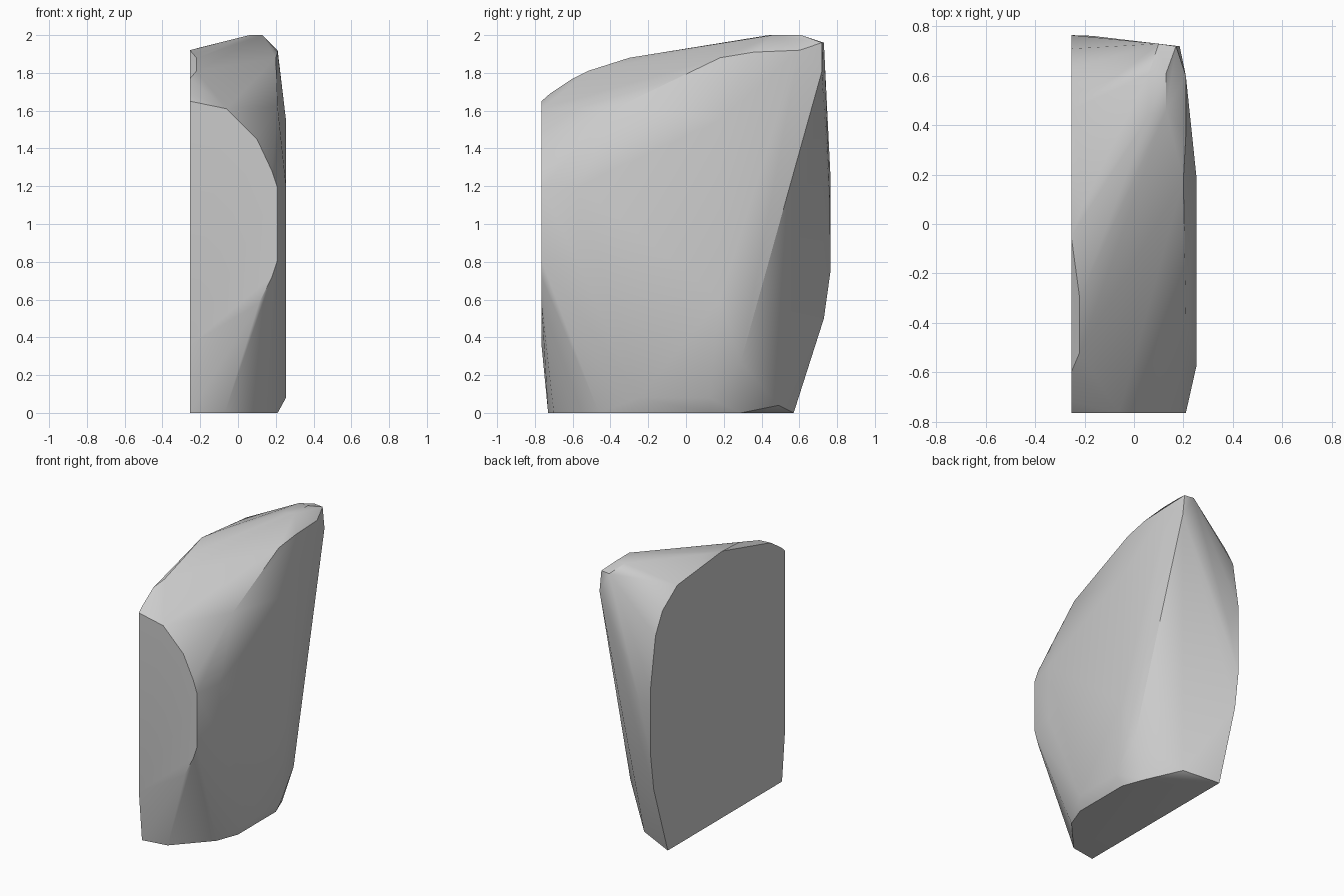
import bpy
import bmesh
import math

# Remove the default cube only
default_cube = bpy.data.objects.get("Cube")
if default_cube is not None:
    bpy.data.objects.remove(default_cube, do_unlink=True)


def make_material(name, color):
    material = bpy.data.materials.new(name)
    material.use_nodes = True
    material.diffuse_color = color
    shader = next(node for node in material.node_tree.nodes if node.type == "BSDF_PRINCIPLED")
    shader.inputs["Base Color"].default_value = color
    return material


def on_plane(axis, offset, outline):
    """Lift a flat outline into space on the plane where the axis equals offset."""
    points = []
    for pair in outline:
        point = list(pair)
        point.insert(axis, offset)
        points.append(tuple(point))
    return points


def hull_object(name, points, material):
    """Wrap the guide outlines in one convex faceted body."""
    mesh = bpy.data.meshes.new(name)
    bm = bmesh.new()
    for point in points:
        bm.verts.new(point)
    result = bmesh.ops.convex_hull(bm, input=bm.verts[:])
    unused = {item for key in ("geom_interior", "geom_unused") for item in result[key]
              if isinstance(item, bmesh.types.BMVert)}
    bmesh.ops.delete(bm, geom=list(unused), context="VERTS")
    # Merge the triangles of each flat cut into one face
    bmesh.ops.dissolve_limit(bm, angle_limit=math.radians(1), verts=bm.verts[:], edges=bm.edges[:])
    bmesh.ops.recalc_face_normals(bm, faces=bm.faces[:])
    bm.to_mesh(mesh)
    bm.free()
    mesh.materials.append(material)
    body = bpy.data.objects.new(name, mesh)
    bpy.context.collection.objects.link(body)
    return body


X, Y, Z = range(3)
HALF_WIDTH = .254
HALF_DEPTH = .765

# Flat inner cut, as y and z
inner_cut = on_plane(X, -HALF_WIDTH, [
    (-.73, 0), (-HALF_DEPTH, .36), (-HALF_DEPTH, 1.65), (-.72, 1.69), (-.6, 1.77),
    (-.05, 1.92), (.46, 1.87), (.63, 1.75), (.71, 1.6),
    (HALF_DEPTH, 1.25), (HALF_DEPTH, .75), (.73, .5), (.57, 0)])

# Flat front cut, as x and z
front_cut = on_plane(Y, -HALF_DEPTH, [
    (-.06, 1.61), (.1, 1.45), (.18, 1.28), (.21, 1.19),
    (.21, .81), (.18, .72), (.11, .58)])

# Flat base, as x and y
base_cut = on_plane(Z, 0, [
    (-.07, -.7), (.15, -.46), (.21, -.3), (.21, .13), (.15, .29)])

# Broad outer side, as y and z
outer_side = on_plane(X, HALF_WIDTH, [
    (-.57, .8), (-.57, 1.2), (.18, 1.55), (.18, .6), (.12, .08), (-.25, .08)])

# Crown ridge beside the inner cut
crown = [(-.22, -.52, 1.81), (-.22, -.3, 1.88), (-.2, .09, 1.935)]

# Rounded shoulder, peak, back and heel
shoulder = [(.21, -.36, 1.62), (.2, .18, 1.88), (.21, .36, 1.91), (.21, .6, 1.92)]
peak = [(.06, .44, 2), (.13, .46, 2), (.13, .61, 2), (.06, .61, 2),
        (.17, .72, 1.96), (.1, .73, 1.96)]
back = [(.185, .72, 1.81), (-.17, .762, 1.1), (.24, .29, .27)]
heel = [(-.01, .49, .04)]

gray = make_material("stone gray", (.6, .6, .6, 1))
stone = hull_object("faceted_stone",
                    inner_cut + front_cut + base_cut + outer_side
                    + crown + shoulder + peak + back + heel, gray)

# Soft rounded sides with crisp cut edges
bpy.ops.object.select_all(action="DESELECT")
stone.select_set(True)
bpy.context.view_layer.objects.active = stone
bpy.ops.object.shade_smooth_by_angle(angle=math.radians(30))
